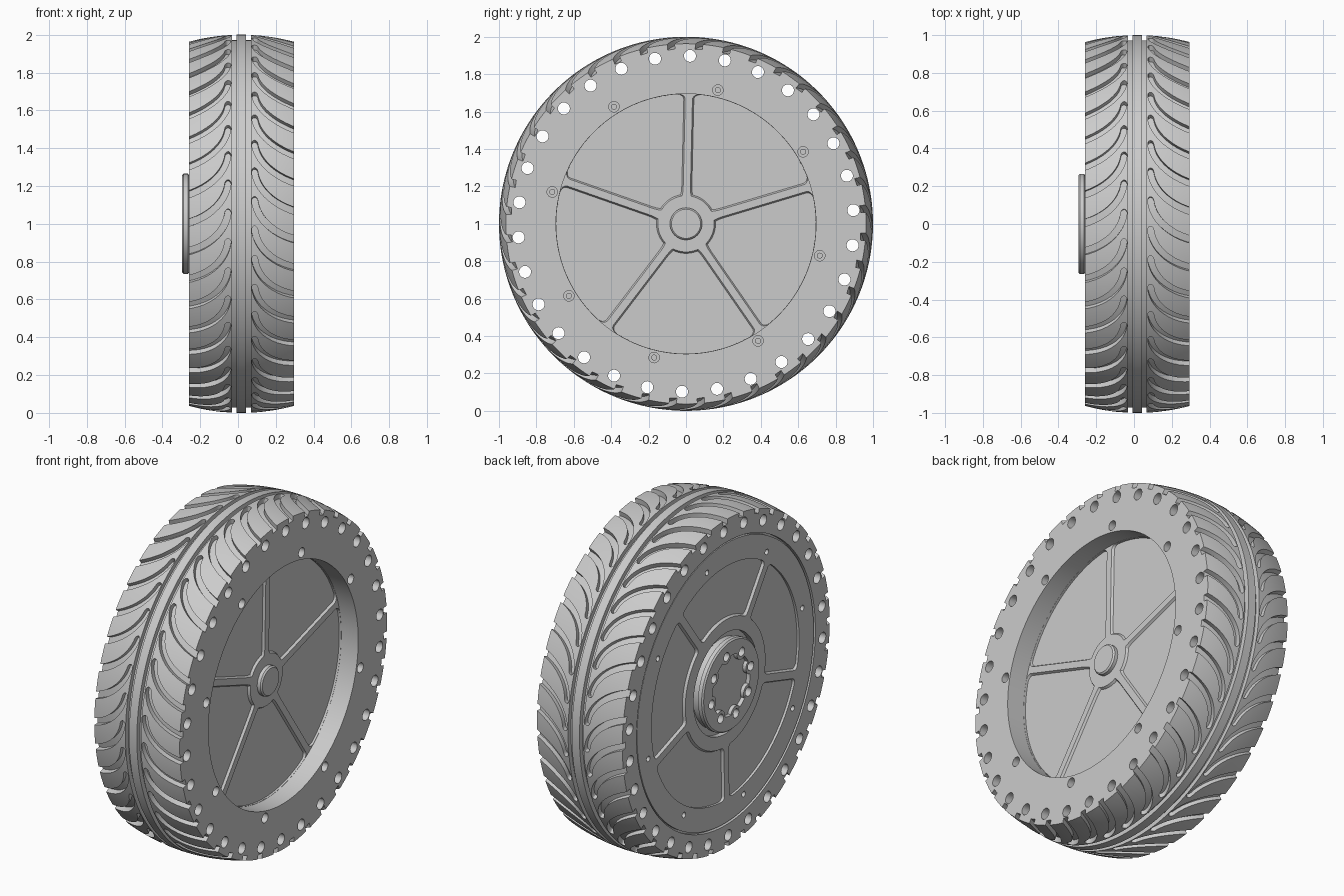
import bpy, bmesh, math
from math import radians, pi, sin, cos, asin, sqrt
from mathutils import Matrix, Vector

old = bpy.data.objects.get("Cube")
if old:
    bpy.data.objects.remove(old)

MID = 0.0175         # middle plane of the tyre on x
HALF = 0.2775        # half width of the tyre
LEFT, RIGHT = MID + HALF, MID - HALF

grey = bpy.data.materials.new("plain grey")
grey.use_nodes = True
grey.diffuse_color = (0.6, 0.6, 0.6, 1)
grey.node_tree.nodes["Principled BSDF"].inputs["Base Color"].default_value = (0.6, 0.6, 0.6, 1)


def at(x, r, a):
    """Point on the wheel: x along the axle, radius r, angle a from +y towards +z."""
    return Vector((x, r * cos(a), 1 + r * sin(a)))


def make_object(name, bm):
    bmesh.ops.recalc_face_normals(bm, faces=bm.faces)
    mesh = bpy.data.meshes.new(name)
    bm.to_mesh(mesh)
    bm.free()
    ob = bpy.data.objects.new(name, mesh)
    bpy.context.collection.objects.link(ob)
    return ob


def lathe(name, profile, steps=180, closed=True):
    bm = bmesh.new()
    vs = [bm.verts.new(at(x, r, pi / 2)) for x, r in profile]
    es = [bm.edges.new(p) for p in zip(vs, vs[1:])]
    if closed:
        es.append(bm.edges.new((vs[-1], vs[0])))
    bmesh.ops.spin(bm, geom=vs + es, cent=(0, 0, 1), axis=(1, 0, 0),
                   angle=2 * pi, steps=steps, use_duplicate=False)
    bmesh.ops.remove_doubles(bm, verts=bm.verts, dist=1e-5)
    return make_object(name, bm)


def add_rods(bm, count, ring, phase, radius, x0, x1, sides=24):
    """Ring of cylinders parallel to the axle."""
    for k in range(count):
        spot = at((x0 + x1) / 2, ring, radians(phase) + 2 * pi * k / count)
        bmesh.ops.create_cone(bm, cap_ends=True, segments=sides, radius1=radius,
                              radius2=radius, depth=abs(x1 - x0),
                              matrix=Matrix.Translation(spot) @ Matrix.Rotation(pi / 2, 4, 'Y'))


def bridge(bm, rings):
    """Closed solid through rings of points."""
    rows = [[bm.verts.new(p) for p in ring] for ring in rings]
    n = len(rows[0])
    for a, b in zip(rows, rows[1:]):
        for i in range(n):
            bm.faces.new((a[i], a[(i + 1) % n], b[(i + 1) % n], b[i]))
    bm.faces.new(rows[0])
    bm.faces.new(rows[-1][::-1])
    return rows


def add_pockets(bm, spoke_phase, r_in, r_out, gap, x_open, x_floor, inner, outer):
    """Five sector pockets that leave straight spokes between them."""
    def outline(x, draft):
        pts = []
        for r, way in ((r_in + draft, 1), (r_out, -1)):
            spread = pi / 5 - asin((gap + draft) / r)
            pts += [(x, r, way * spread * (i / 10 - 1)) for i in range(21)]
        return pts

    for k in range(5):
        mid = radians(spoke_phase + 36 + 72 * k)
        over = x_open + 0.3 * (x_open - x_floor)
        rings = [[at(x, r, mid + a) for x, r, a in outline(px, d)]
                 for px, d in ((over, 0.0), (x_floor, 0.01))]
        rows = bridge(bm, rings)
        for corners, size in (((0, 20), inner), ((21, 41), outer)):
            edges = [bm.edges.get((rows[0][i], rows[1][i])) for i in corners]
            bmesh.ops.bevel(bm, geom=edges, offset=size, segments=6, profile=0.5, affect='EDGES')


def boolean(target, bm, operation='DIFFERENCE'):
    tool = make_object("cutter", bm)
    tool.hide_render = True
    mod = target.modifiers.new("cut", 'BOOLEAN')
    mod.operation, mod.solver, mod.object = operation, 'EXACT', tool
    bpy.context.view_layer.objects.active = target
    bpy.ops.object.modifier_apply(modifier=mod.name)
    bpy.data.objects.remove(tool)


def crown(u):
    return 1 - 0.037 * (u / HALF) ** 2


# Tyre: crowned tread with a raised centre rib between two channels
half = [(0.025, 1.0), (0.025, 0.972), (0.05, 0.972)]
half += [(u, crown(u)) for u in [0.05 + (HALF - 0.05) * i / 8 for i in range(9)]]
profile = [(MID - u, r) for u, r in half[::-1]] + [(MID + u, r) for u, r in half]
tyre = lathe("tyre", [(RIGHT, 0.83)] + profile + [(LEFT, 0.83)])

# Curved tread grooves with round tips, staggered between the two sides
cut = bmesh.new()
STATIONS = 16
BEND = radians(70)
for side, phase in ((-1, 4.5), (1, 0.7)):
    for k in range(40):
        tip = radians(phase + 9 * k)
        rings = []
        for i in range(STATIONS + 1):
            s = (i / STATIONS) ** 1.5
            t = BEND * s
            u, a = 0.07 + 0.345 * (1 - cos(t)), tip + 0.25 * sin(t)
            du, da = 0.345 * sin(t), 0.25 * cos(t)
            round_tip = sqrt(1 - (1 - min(1, 0.02 + s / 0.07)) ** 2)
            w = (0.016 + 0.004 * s) * round_tip / math.hypot(du, da)
            ring = []
            for sign, top in ((1, 0), (-1, 0), (-1, 1), (1, 1)):
                r = 1.05 if top else crown(u) - 0.028
                ring.append(at(MID + side * (u - sign * da * w), r, a + sign * du * w))
            rings.append(ring)
        bridge(cut, rings)
boolean(tyre, cut)

# Through holes near the tyre edge
cut = bmesh.new()
add_rods(cut, 30, 0.898, 88.64, 0.032, -0.4, 0.4)
boolean(tyre, cut)

# Wheel disc: deep recess on the left, narrow seam and hub moat on the right
FLOOR, PLATE = 0.185, -0.256
wheel = lathe("wheel_disc", [(FLOOR, 0), (FLOOR, 0.695), (LEFT, 0.695), (LEFT, 0.83),
                             (-0.24, 0.83), (-0.24, 0.82), (PLATE, 0.82), (PLATE, 0.295),
                             (-0.225, 0.295), (-0.225, 0)], closed=False)
cut = bmesh.new()
add_pockets(cut, 88.7, 0.148, 0.694, 0.017, FLOOR, 0.172, 0.05, 0.03)
add_pockets(cut, -91.3, 0.37, 0.685, 0.02, PLATE, -0.242, 0.025, 0.025)
boolean(wheel, cut)

# Screw holes, wide on the left and narrow on the right
cut = bmesh.new()
add_rods(cut, 8, 0.735, 76.6, 0.028, 0.22, 0.33)
add_rods(cut, 8, 0.735, 76.6, 0.016, -0.3, -0.16, 16)
boolean(wheel, cut)
bm = bmesh.new()
add_rods(bm, 8, 0.735, 76.6, 0.016, 0.21, 0.25, 16)
screws = make_object("screws", bm)

# Centre boss inside the deep recess
boss = lathe("centre_boss", [(0.16, 0), (0.16, 0.086), (0.205, 0.086), (0.213, 0.078), (0.213, 0)],
             48, closed=False)

# Hub flange with a shallow lobed recess and bolt holes
hub = lathe("hub_flange", [(-0.21, 0), (-0.21, 0.255), (-0.258, 0.255), (-0.264, 0.265),
                           (-0.287, 0.265), (-0.295, 0.257), (-0.295, 0.175),
                           (-0.272, 0.175), (-0.272, 0)], 96, closed=False)
bm = bmesh.new()
add_rods(bm, 8, 0.187, 76.6, 0.044, -0.24, -0.293)
boolean(hub, bm, 'UNION')
cut = bmesh.new()
add_rods(cut, 8, 0.187, 76.6, 0.026, -0.24, -0.33)
boolean(hub, cut)

# One colour, smooth curves, crisp edges
for ob in (tyre, wheel, screws, boss, hub):
    ob.data.materials.clear()
    ob.data.materials.append(grey)
    bpy.ops.object.select_all(action='DESELECT')
    ob.select_set(True)
    bpy.context.view_layer.objects.active = ob
    bpy.ops.object.shade_smooth_by_angle(angle=radians(30))
